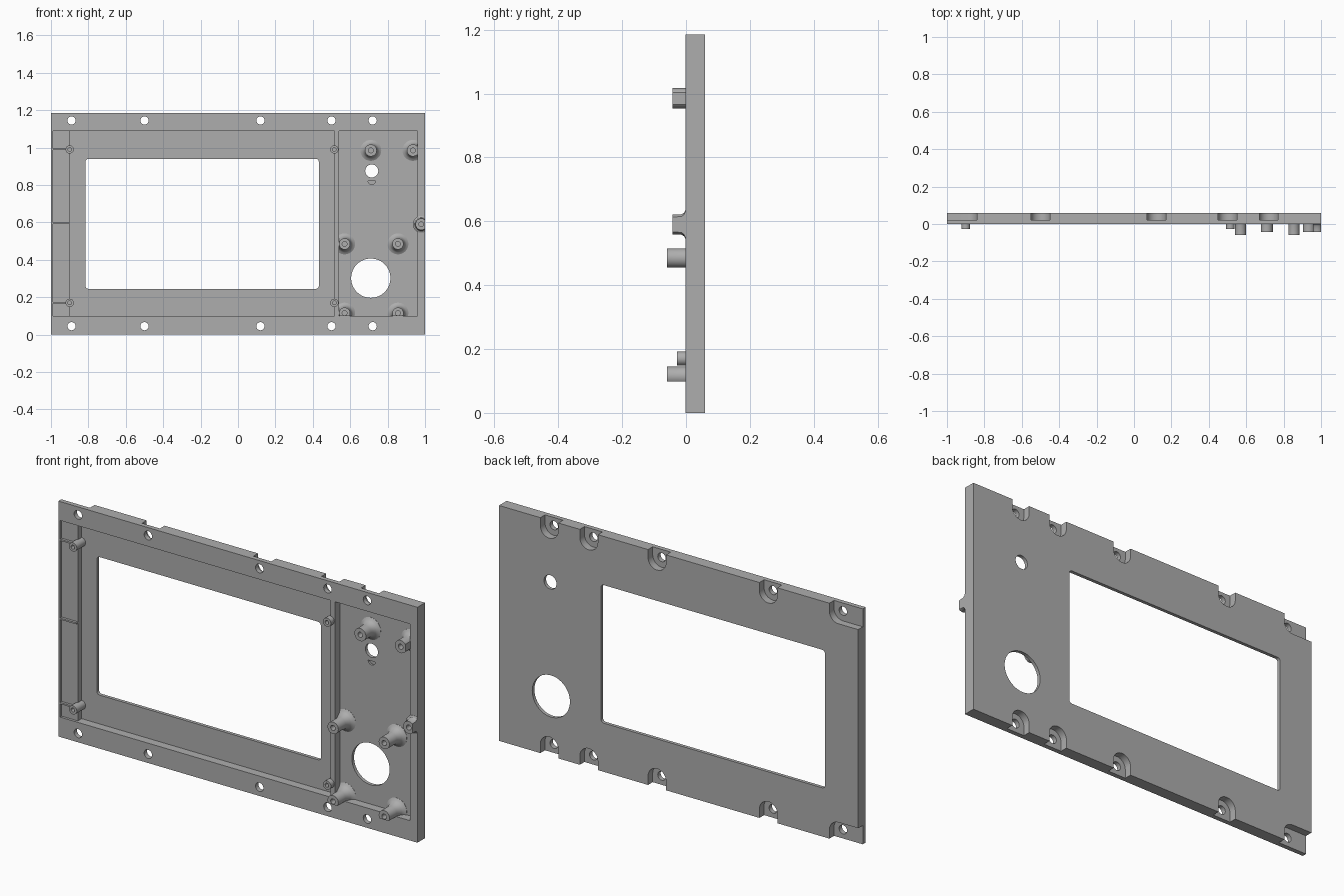
import bpy, bmesh, math
from mathutils import Matrix, Vector

if "Cube" in bpy.data.objects:
    bpy.data.objects.remove(bpy.data.objects["Cube"], do_unlink=True)

BACK, FLOOR, TOP = 0.059, 0.042, 1.185

grey = bpy.data.materials.new("plain grey")
grey.use_nodes = True
grey.diffuse_color = (0.42, 0.42, 0.42, 1)
grey.node_tree.nodes["Principled BSDF"].inputs["Base Color"].default_value = (0.42, 0.42, 0.42, 1)


def finish(name, bm):
    bmesh.ops.recalc_face_normals(bm, faces=bm.faces)
    mesh = bpy.data.meshes.new(name)
    bm.to_mesh(mesh)
    bm.free()
    mesh.materials.append(grey)
    obj = bpy.data.objects.new(name, mesh)
    bpy.context.collection.objects.link(obj)
    return obj


def prism(name, outline, y0, y1):
    """Extrude an x-z outline from y0 to y1."""
    bm = bmesh.new()
    face = bm.faces.new([bm.verts.new((x, y0, z)) for x, z in outline])
    ext = bmesh.ops.extrude_face_region(bm, geom=[face])
    bmesh.ops.translate(bm, vec=(0, y1 - y0, 0),
                        verts=[g for g in ext["geom"] if isinstance(g, bmesh.types.BMVert)])
    return finish(name, bm)


def box(name, x0, x1, z0, z1, y0, y1):
    return prism(name, [(x0, z0), (x1, z0), (x1, z1), (x0, z1)], y0, y1)


def arc(x, z, r, a0, a1, n):
    return [(x + r * math.cos(math.radians(a0 + (a1 - a0) * i / n)),
             z + r * math.sin(math.radians(a0 + (a1 - a0) * i / n))) for i in range(n + 1)]


def disc(name, x, z, r, y0, y1, n=32):
    return prism(name, arc(x, z, r, 0, 360, n)[:-1], y0, y1)


def lathe(name, x, z, profile, n=32):
    """Solid of revolution about y from (radius, y) points."""
    bm = bmesh.new()
    rings = [[bm.verts.new((px, y, pz)) for px, pz in arc(x, z, r, 0, 360, n)[:-1]]
             for r, y in profile]
    for a, b in zip(rings, rings[1:]):
        for i in range(n):
            j = (i + 1) % n
            bm.faces.new((a[i], a[j], b[j], b[i]))
    bm.faces.new(rings[0])
    bm.faces.new(rings[-1])
    return finish(name, bm)


def combine(target, other, op):
    mod = target.modifiers.new(op, 'BOOLEAN')
    mod.operation, mod.solver, mod.object = op, 'EXACT', other
    bpy.ops.object.select_all(action='DESELECT')
    bpy.context.view_layer.objects.active = target
    target.select_set(True)
    bpy.ops.object.modifier_apply(modifier=mod.name)
    bpy.data.objects.remove(other, do_unlink=True)


def cut(other):
    combine(panel, other, 'DIFFERENCE')


def add(other):
    combine(panel, other, 'UNION')


# Panel with its front pockets
panel = box("front_panel", -1, 1, 0, TOP, -0.001, BACK)
cut(box("display_pocket", -0.9, 0.515, 0.1, 1.09, -0.1, FLOOR))
cut(box("control_pocket", 0.54, 0.96, 0.1, 1.09, -0.1, FLOOR))
for z0, z1 in ((0.1, 0.166), (0.174, 0.591), (0.599, 0.988), (0.996, 1.09)):
    cut(box("side_shelf", -0.99, -0.895, z0, z1, -0.1, 0.012))

# Rounded display window
outline = []
for x, z, a in ((0.417, 0.925, 0), (-0.8, 0.925, 90), (-0.8, 0.26, 180), (0.417, 0.26, 270)):
    outline += arc(x, z, 0.015, a, a + 90, 5)
cut(prism("display_window", outline, -0.1, 0.1))

# Edge screws with open counterbores on the back
for x in (-0.89, -0.5, 0.12, 0.5, 0.72):
    for z, edge, a in ((1.145, TOP + 0.1, 180), (0.045, -0.1, 0)):
        if x < -0.8:
            turn = 90 if edge > 1 else -90
            shape = ([(-1.1, edge)] + [(-1.1, z - 0.05 if edge > 1 else z + 0.05)]
                     + arc(x, z, 0.05, -turn, 0, 10) + [(x + 0.05, edge)])
        else:
            shape = arc(x, z, 0.05, a, a + 180, 20)
            shape += [(shape[-1][0], edge), (shape[0][0], edge)]
        cut(prism("counterbore", shape, 0.022, 0.1))
        cut(disc("screw_hole", x, z, 0.022, -0.1, 0.1, 24))

# Display bosses
for x in (-0.9, 0.515):
    for z in (0.17, 0.99):
        add(disc("display_boss", x, z, 0.022, -0.028, FLOOR + 0.003, 24))
        cut(disc("boss_bore", x, z, 0.01, -0.1, 0.01, 16))

# Flared board posts, trimmed to the control pocket
FLARE = ((0.056, FLOOR + 0.004), (0.056, FLOOR - 0.001), (0.045, 0.035), (0.038, 0.026), (0.033, 0.012))
for x, z, r, tip in ((0.71, 0.985, 0.032, -0.042), (0.935, 0.985, 0.032, -0.042),
                     (0.57, 0.485, 0.03, -0.059), (0.855, 0.485, 0.03, -0.059),
                     (0.57, 0.115, 0.03, -0.059), (0.855, 0.115, 0.03, -0.059)):
    post = lathe("board_post", x, z, FLARE + ((r, 0.0), (r, tip)))
    combine(post, box("trim", 0.53, 0.961, 0.099, 1.1, -0.2, 0.2), 'INTERSECT')
    add(post)
    cut(disc("post_bore", x, z, 0.013, -0.1, 0.01, 20))

# Post on the side rim
post = lathe("rim_post", 0.98, 0.59, ((0.045, FLOOR + 0.003), (0.045, -0.002), (0.037, -0.006),
                                      (0.032, -0.014), (0.031, -0.042)))
combine(post, box("trim", 0.8, 1, 0.4, 0.8, -0.2, 0.2), 'INTERSECT')
add(post)
cut(disc("rim_bore", 0.98, 0.59, 0.013, -0.1, 0.01, 20))

# Dial opening, indicator hole and small blind slot
cut(disc("dial_opening", 0.71, 0.302, 0.105, -0.2, 0.2, 64))
cut(disc("indicator_hole", 0.715, 0.875, 0.035, -0.2, 0.2))
cut(prism("blind_slot", arc(0.715, 0.822, 0.02, 180, 360, 12), 0.0, 0.052))

# Crisp edges with smooth round walls
bpy.ops.object.select_all(action='DESELECT')
bpy.context.view_layer.objects.active = panel
panel.select_set(True)
bpy.ops.object.shade_smooth_by_angle(angle=math.radians(30))
